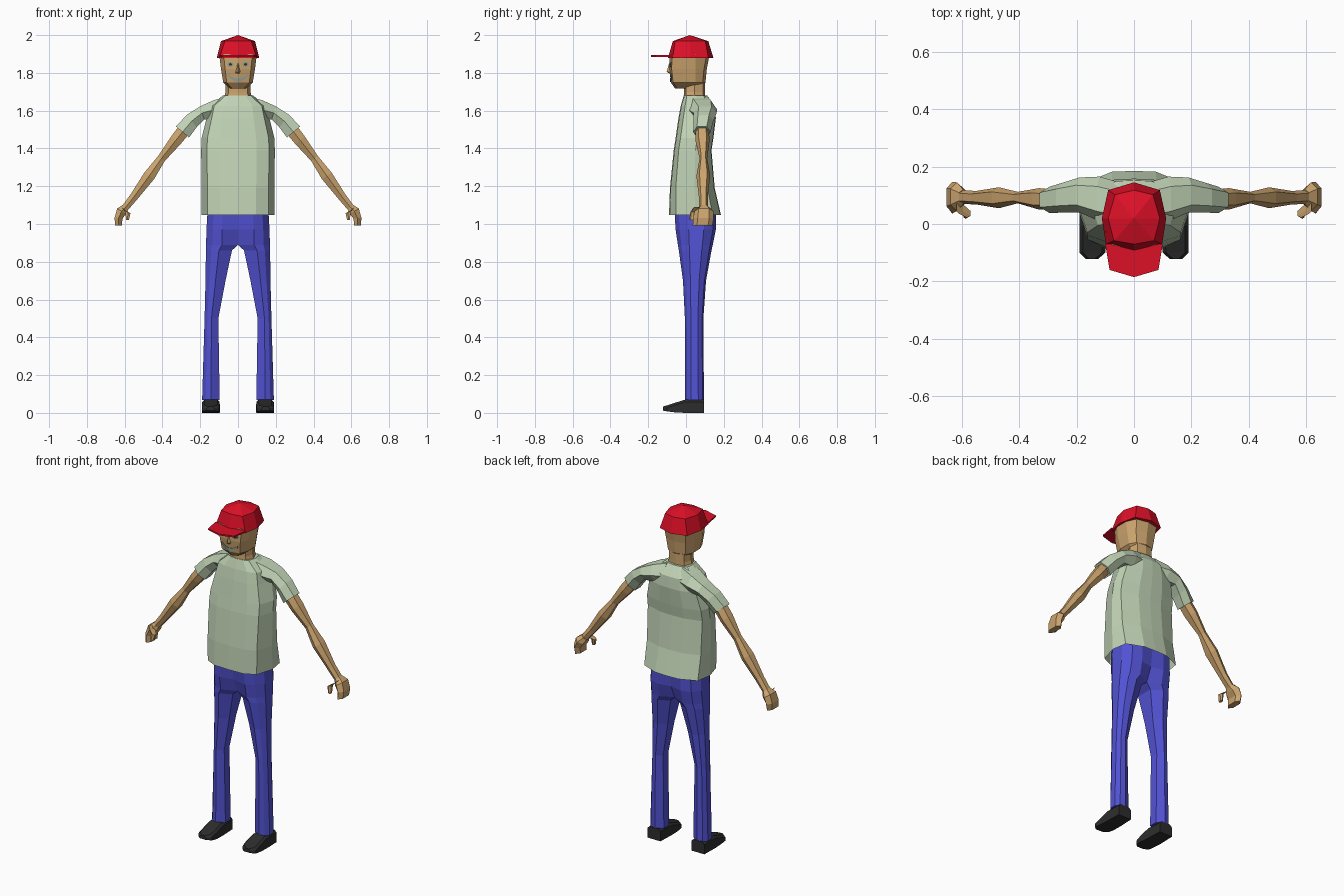
import bpy, bmesh, math
from mathutils import Vector

if "Cube" in bpy.data.objects:
    bpy.data.objects.remove(bpy.data.objects["Cube"])


def material(name, rgb):
    m = bpy.data.materials.new(name)
    m.diffuse_color = (*rgb, 1)
    m.use_nodes = True
    m.node_tree.nodes["Principled BSDF"].inputs["Base Color"].default_value = m.diffuse_color
    return m


SKIN = material("skin tan", (0.60, 0.37, 0.155))
SHIRT = material("pale green cloth", (0.54, 0.66, 0.47))
DENIM = material("blue denim", (0.085, 0.085, 0.66))
RED = material("red cap", (0.72, 0.005, 0.02))
BLACK = material("black leather", (0.026, 0.026, 0.026))
GREY = material("grey green", (0.25, 0.33, 0.29))


def loft(name, rings, mat, mirror=False, caps=(True, True)):
    """Skin a list of equal-sized point rings into a flat-shaded tube."""
    bm = bmesh.new()
    vs = [[bm.verts.new(p) for p in r] for r in rings]
    n = len(vs[0])
    for a, b in zip(vs, vs[1:]):
        for i in range(n):
            j = (i + 1) % n
            bm.faces.new((a[i], a[j], b[j], b[i]))
    if caps[0]:
        bm.faces.new(vs[0][::-1])
    if caps[1]:
        bm.faces.new(vs[-1])
    bmesh.ops.remove_doubles(bm, verts=bm.verts, dist=1e-5)
    bmesh.ops.recalc_face_normals(bm, faces=bm.faces)
    me = bpy.data.meshes.new(name)
    bm.to_mesh(me)
    bm.free()
    me.materials.append(mat)
    ob = bpy.data.objects.new(name, me)
    bpy.context.collection.objects.link(ob)
    if mirror:
        ob.modifiers.new("mirror", "MIRROR").use_mirror_merge = False
    return ob


def sym(half, z):
    """Closed ring from a half outline running front centre to back centre."""
    pts = half + [(-x, y) for x, y in half[-2:0:-1]]
    return [(x, y, z) for x, y in pts]


def limb(stations):
    """Six-sided rings from (x, z, half thickness, y0, y1, tilt in degrees)."""
    rings = []
    for x, z, t, y0, y1, deg in stations:
        c, s = math.cos(math.radians(deg)), math.sin(math.radians(deg))
        rings.append([(x + k * t * c, y0 + f * (y1 - y0), z + k * t * s)
                      for k, f in ((1, .22), (1, .78), (0, 1), (-1, .78), (-1, .22), (0, 0))])
    return rings


# Shirt body: (z, half width, side y, front y, back y)
body = []
for z, w, ym, yf, yb in ((1.048, .192, .05, -.09, .185), (1.19, .193, .045, -.085, .152),
                         (1.39, .195, .05, -.065, .135), (1.455, .193, .06, -.055, .145),
                         (1.56, .166, .08, -.04, .158), (1.625, .15, .085, -.028, .152),
                         (1.68, .08, .05, -.012, .112)):
    d = yb - yf
    body.append(sym([(0, yf), (w * .5, yf + .004), (w * .84, yf + d * .13), (w, ym),
                     (w * .92, yb - d * .16), (w * .4, yb - .003), (0, yb)], z))
loft("shirt_body", body, SHIRT, caps=(False, True))

# Sleeves
loft("sleeve", limb([(.05, 1.612, .066, -.005, .145, 90), (.12, 1.606, .05, .01, .165, 80),
                     (.19, 1.588, .036, .04, .162, 70), (.245, 1.545, .042, .04, .145, 52),
                     (.294, 1.487, .045, .038, .13, 40)]), SHIRT, mirror=True)

# Arms and hands
loft("arm", limb([(.28, 1.505, .034, .05, .12, 40), (.33, 1.442, .032, .05, .125, 40),
                  (.405, 1.347, .022, .072, .112, 38), (.47, 1.255, .031, .055, .128, 36),
                  (.55, 1.145, .022, .068, .115, 36), (.598, 1.085, .019, .07, .118, 36)]),
     SKIN, mirror=True)
loft("hand", limb([(.595, 1.09, .019, .07, .12, 38), (.616, 1.068, .027, .045, .145, 30),
                   (.633, 1.03, .021, .038, .147, 8), (.632, .992, .018, .035, .14, 0)]),
     SKIN, mirror=True)
loft("thumb", limb([(.608, 1.082, .014, .035, .08, 40), (.582, 1.06, .013, .022, .052, 15),
                    (.586, 1.02, .008, .018, .042, 0)]), SKIN, mirror=True)

# Trousers: (z, inner x, outer x, front y, back y, squareness of the inner side)
legs = []
for z, xi, xo, yf, yb, q in ((.068, .097, .19, -.005, .095, .5), (.5, .104, .177, -.006, .092, .5),
                             (.70, .066, .172, -.016, .106, .55), (.86, .032, .17, -.038, .135, .6),
                             (.89, .0, .169, -.043, .142, .62), (.97, .0, .167, -.055, .158, .85),
                             (1.09, .0, .16, -.062, .16, .98)):
    m, h, w = (yf + yb) / 2, (yb - yf) / 2, xo - xi
    legs.append([(x, y, z) for x, y in (
        (xi, m - h * q), (xi + w * .5, yf), (xi + w * .8, m - h * .8), (xo, m - h * .35),
        (xo, m + h * .4), (xi + w * .8, m + h * .85), (xi + w * .45, yb), (xi, m + h * q))])
loft("trouser_leg", legs, DENIM, mirror=True)

# Shoes, lofted from heel to toe: (y, x0, x1, top z, sole z)
shoe = []
for y, x0, x1, top, sole in ((.095, .102, .187, .07, 0), (-.005, .098, .19, .07, 0),
                             (-.06, .096, .19, .053, .003), (-.1, .1, .19, .04, .008),
                             (-.122, .125, .168, .034, .012)):
    xm = (x0 + x1) / 2
    shoe.append([(x0, y, sole), (x1, y, sole), (x1, y, top - .012),
                 (x1 - .012, y, top), (xm, y, top), (x0 + .012, y, top), (x0, y, top - .012)])
loft("shoe", shoe, BLACK, mirror=True)

# Neck and head
neck = [sym([(0, y0), (w * .75, y0 + .01), (w, .045), (w * .75, .09), (0, .1)], z)
        for z, w, y0 in ((1.65, .078, -.012), (1.70, .066, -.01), (1.76, .066, -.01))]
loft("neck", neck, SKIN)
head = []
for z, w, yf, yb in ((1.718, .042, -.058, .08), (1.748, .078, -.08, .103),
                     (1.82, .09, -.088, .11), (1.90, .1, -.086, .125)):
    head.append(sym([(0, yf), (w * .76, yf + .012), (w, yf + .06), (w, .05),
                     (w * .72, yb - .015), (0, yb)], z))
loft("head", head, SKIN)


def face_y(x, z):
    return -.088 + abs(x) * .165 + max(0, 1.82 - z) * .11


# Nose
loft("nose", [[(-w, -.08, z), (0, y, z), (w, -.08, z)]
              for z, w, y in ((1.798, .014, -.09), (1.806, .015, -.102), (1.85, .007, -.09))], SKIN)

# Eyes and pupils, thin round plates on the face
for name, r, off, mat in (("eye", .016, .003, GREY), ("pupil", .008, .005, BLACK)):
    disc = []
    for d in (.002, -off):
        disc.append([(.04 + r * math.cos(a), face_y(.04 + r * math.cos(a), 1.845) + d,
                      1.845 + r * .85 * math.sin(a))
                     for a in (i * math.pi / 4 for i in range(8))])
    loft(name, disc, mat, mirror=True)

# Smiling mouth, a thin curved band
smile = []
for i in range(9):
    x = -.052 + .013 * i
    u = abs(x) / .052
    z, t = 1.762 + .026 * u ** 2, .0095 - .004 * u
    smile.append([(x, face_y(x, z) + d, z + s * t)
                  for d, s in ((.002, -1), (-.004, -1), (-.004, 1), (.002, 1))])
loft("mouth", smile, GREY)

# Cap crown and visor
base = [(0, -.095), (.098, -.07), (.112, .02), (.09, .118), (0, .145)]
rim = [(0, -.07), (.07, -.058), (.09, .02), (.066, .102), (0, .118)]
loft("cap_crown", [sym(base, 1.88), sym(rim, 1.968), sym([(0, .02)] * 5, 2.0)], RED,
     caps=(True, False))
visor = [(0, -.185), (.085, -.16), (.1, -.07), (0, -.06)]
loft("cap_visor", [sym(visor, 1.885), sym(visor, 1.894)], RED)
